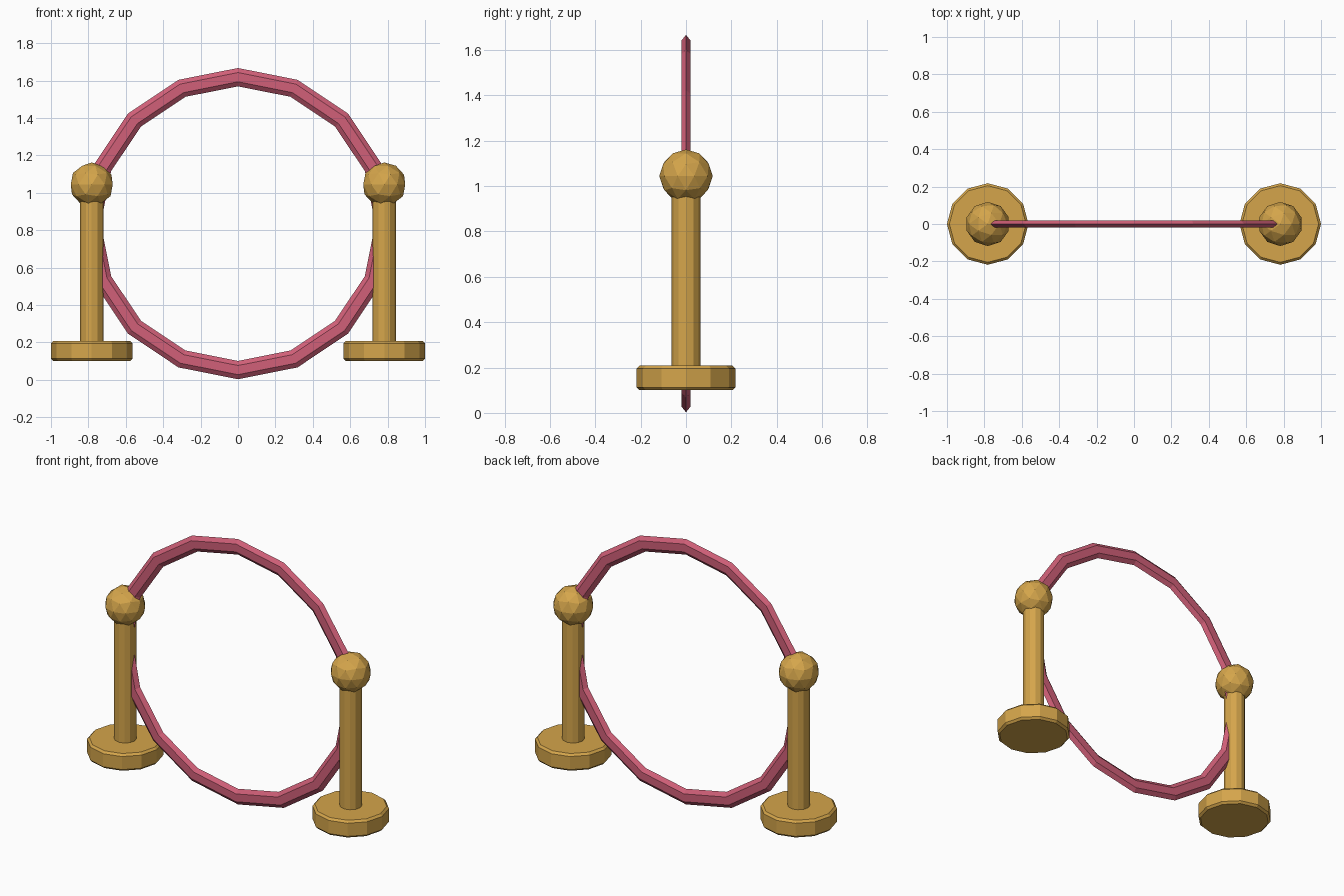
import bpy, bmesh, math

if "Cube" in bpy.data.objects:
    bpy.data.objects.remove(bpy.data.objects["Cube"])

def material(name, rgb):
    m = bpy.data.materials.new(name)
    m.diffuse_color = (*rgb, 1)
    m.use_nodes = True
    m.node_tree.nodes["Principled BSDF"].inputs["Base Color"].default_value = m.diffuse_color
    return m

GOLD = material("gold", (0.66, 0.376, 0.07))
PINK = material("rose pink", (0.64, 0.117, 0.19))

def finish(bm, name, mat, loc):
    bmesh.ops.recalc_face_normals(bm, faces=bm.faces)
    me = bpy.data.meshes.new(name)
    bm.to_mesh(me)
    bm.free()
    me.materials.append(mat)
    ob = bpy.data.objects.new(name, me)
    ob.location = loc
    bpy.context.collection.objects.link(ob)

def lathe(name, profile, sides, mat, loc):
    """Capped solid of revolution from (radius, z) points."""
    bm = bmesh.new()
    rings = [[bm.verts.new((r * math.cos(2 * math.pi * i / sides),
                            r * math.sin(2 * math.pi * i / sides), z))
              for i in range(sides)] for r, z in profile]
    for a, b in zip(rings, rings[1:]):
        for i in range(sides):
            j = (i + 1) % sides
            bm.faces.new((a[i], a[j], b[j], b[i]))
    bm.faces.new(rings[0][::-1])
    bm.faces.new(rings[-1])
    finish(bm, name, mat, loc)

# Upright ring: 16 segments, flattened hexagonal section
def ring(name, R, r, depth, major, minor, loc):
    bm = bmesh.new()
    loops = []
    for i in range(major):
        a = 2 * math.pi * i / major
        loop = []
        for k in range(minor):
            t = 2 * math.pi * k / minor
            d = R + r * math.cos(t)
            loop.append(bm.verts.new((d * math.cos(a), depth * math.sin(t), d * math.sin(a))))
        loops.append(loop)
    for i in range(major):
        a, b = loops[i], loops[(i + 1) % major]
        for k in range(minor):
            n = (k + 1) % minor
            bm.faces.new((a[k], a[n], b[n], b[k]))
    finish(bm, name, PINK, loc)

ring("hoop", 0.783, 0.049, 0.023, 16, 6, (0, 0, 0.835))

# Two stands: bevelled foot, post and ball finial
for side, x in (("left", -0.782), ("right", 0.782)):
    lathe(side + "_foot", [(0.205, 0.1), (0.218, 0.113), (0.218, 0.195), (0.205, 0.208)],
          12, GOLD, (x, 0, 0))
    lathe(side + "_post", [(0.064, 0.15), (0.064, 1.04)], 12, GOLD, (x, 0, 0))
    bm = bmesh.new()
    bmesh.ops.create_icosphere(bm, subdivisions=2, radius=0.118)
    finish(bm, side + "_ball", GOLD, (x, 0, 1.044))
